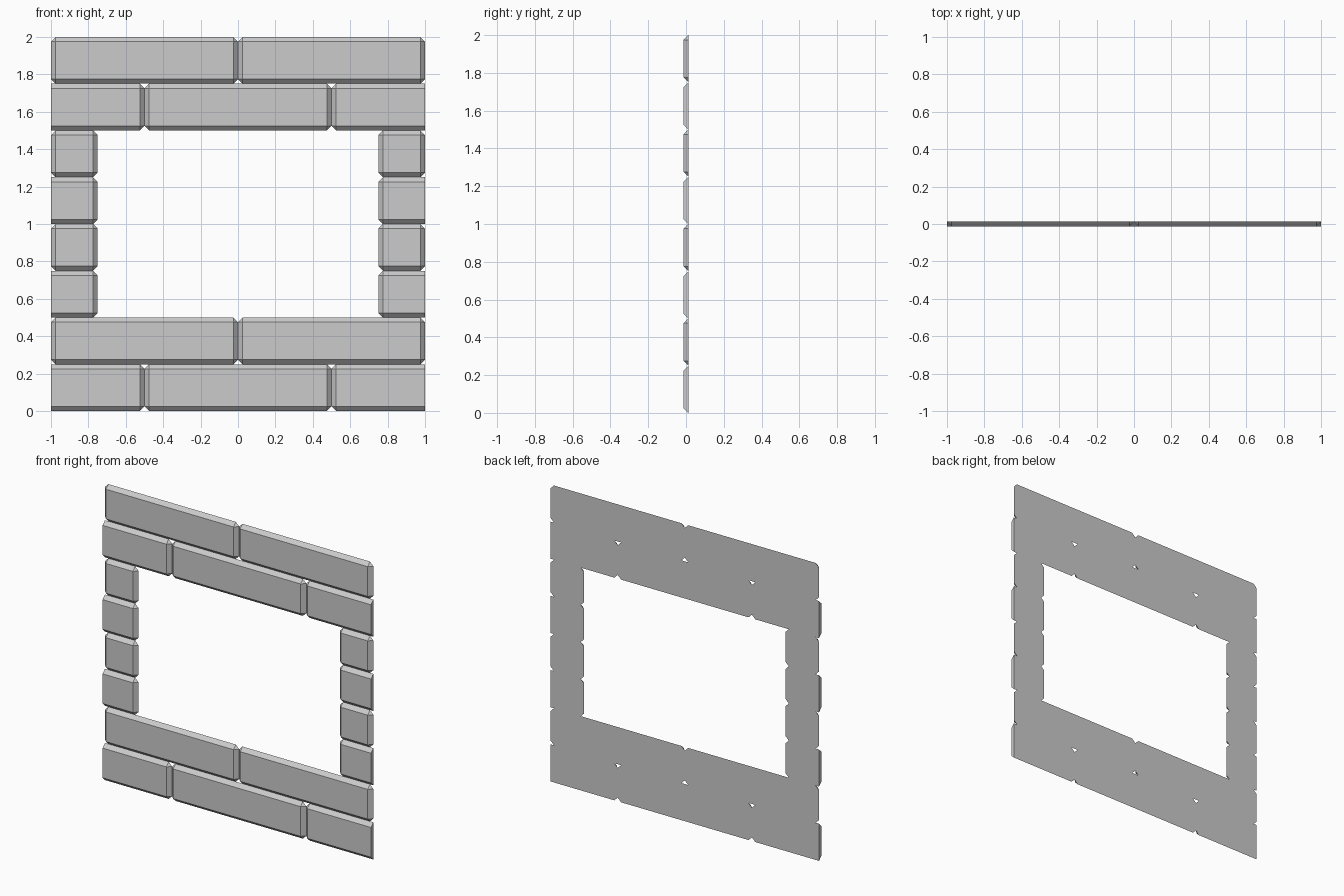
import bpy, bmesh

if "Cube" in bpy.data.objects:
    bpy.data.objects.remove(bpy.data.objects["Cube"])

B = 0.025        # chamfer width, also the wall's depth
FRONT, BACK = -B / 2, B / 2
ROW = 0.25


def brick(name, x0, x1, row, cut_left=False, cut_right=False):
    """Chamfered brick face with a flat back; a cut end is left square."""
    z0, z1 = row * ROW, (row + 1) * ROW
    pts = []
    for x, sx, cut in ((x0, 1, cut_left), (x1, -1, cut_right)):
        for z, sz in ((z0, 1), (z1, -1)):
            if cut:
                pts += [(x, FRONT, z + sz * B), (x, BACK, z)]
            else:
                pts += [(x + sx * B, FRONT, z + sz * B),
                        (x + sx * B, BACK, z), (x, BACK, z + sz * B)]
    bm = bmesh.new()
    for p in pts:
        bm.verts.new(p)
    bmesh.ops.convex_hull(bm, input=bm.verts[:])
    bmesh.ops.dissolve_limit(bm, angle_limit=0.02, verts=bm.verts[:], edges=bm.edges[:])
    bmesh.ops.recalc_face_normals(bm, faces=bm.faces[:])
    mesh = bpy.data.meshes.new(name)
    bm.to_mesh(mesh)
    bm.free()
    bpy.context.collection.objects.link(bpy.data.objects.new(name, mesh))


# Courses below and above the window: alternating running bond
for row in (0, 6):
    brick("half_brick_left", -1, -0.5, row, cut_left=True)
    brick("middle_brick", -0.5, 0.5, row)
    brick("half_brick_right", 0.5, 1, row, cut_right=True)
for row in (1, 7):
    brick("long_brick_left", -1, 0, row)
    brick("long_brick_right", 0, 1, row)

# Window jambs: short bricks, every other one cut flush at the outer edge
for row in range(2, 6):
    cut = row % 2 == 0
    brick("jamb_brick_left", -1, -0.75, row, cut_left=cut)
    brick("jamb_brick_right", 0.75, 1, row, cut_right=cut)
